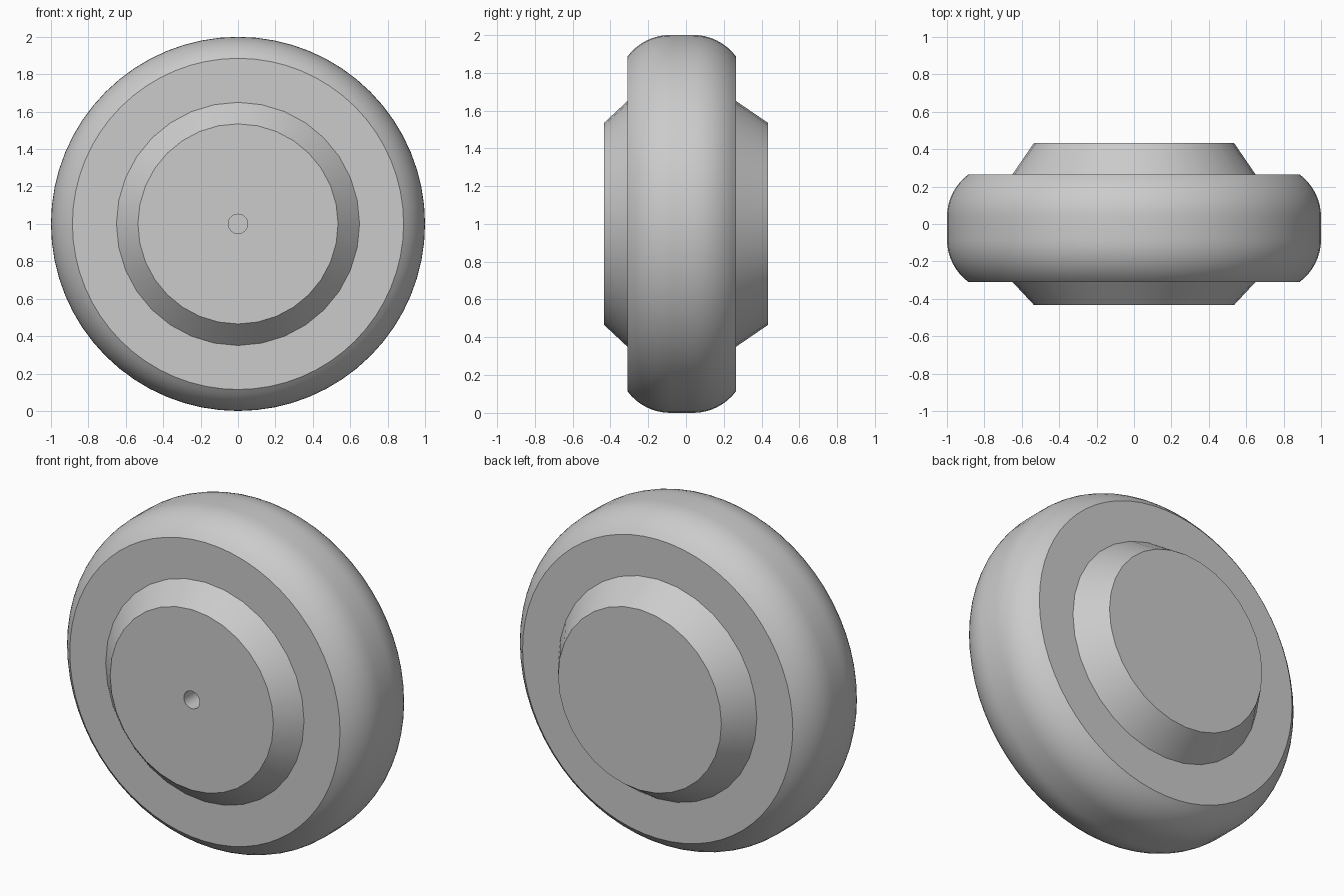
import bpy, bmesh
from math import sin, cos, asin, pi, radians

cube = bpy.data.objects.get("Cube")
if cube:
    bpy.data.objects.remove(cube)

grey = bpy.data.materials.new("plain grey")
grey.use_nodes = True
colour = (0.6, 0.6, 0.6, 1)
grey.diffuse_color = colour
grey.node_tree.nodes["Principled BSDF"].inputs["Base Color"].default_value = colour


def lathe(name, profile, sides):
    """Turn (radius, y) points around the y axis; radius 0 closes the shape."""
    bm = bmesh.new()
    rings = []
    for r, y in profile:
        count = sides if r > 0 else 1
        rings.append([bm.verts.new((r * sin(2 * pi * i / sides), y,
                                    r * cos(2 * pi * i / sides)))
                      for i in range(count)])
    for a, b in zip(rings, rings[1:]):
        for i in range(sides):
            j = (i + 1) % sides
            corners = [a[i % len(a)], a[j % len(a)], b[j % len(b)], b[i % len(b)]]
            bm.faces.new(list(dict.fromkeys(corners)))
    bmesh.ops.recalc_face_normals(bm, faces=bm.faces)
    mesh = bpy.data.meshes.new(name)
    bm.to_mesh(mesh)
    bm.free()
    mesh.materials.append(grey)
    obj = bpy.data.objects.new(name, mesh)
    bpy.context.collection.objects.link(obj)
    obj.location.z = 1
    bpy.ops.object.select_all(action='DESELECT')
    obj.select_set(True)
    bpy.context.view_layer.objects.active = obj
    bpy.ops.object.shade_smooth_by_angle(angle=radians(30))
    return obj


# Tyre: flat side walls, rounded shoulders and a narrow flat tread
front, back, flat, bend = -0.31, 0.265, 0.06, 0.283
middle = (front + back) / 2
reach = asin(((back - front) / 2 - flat) / bend)
shoulder = []
for i in range(9):
    a = reach * i / 8
    shoulder.append((1 - bend + bend * cos(a), flat + bend * sin(a)))
tread = [(r, middle - d) for r, d in reversed(shoulder)]
tread += [(r, middle + d) for r, d in shoulder]
lathe("tyre", [(0.5, front)] + tread + [(0.5, back), (0.5, front)], 64)

# Hub: tapered on both sides, with a small blind axle hole in the front
lathe("hub", [(0, -0.2), (0.052, -0.2), (0.052, -0.433), (0.535, -0.433),
              (0.65, front), (0.65, back), (0.535, 0.433), (0, 0.433)], 32)
